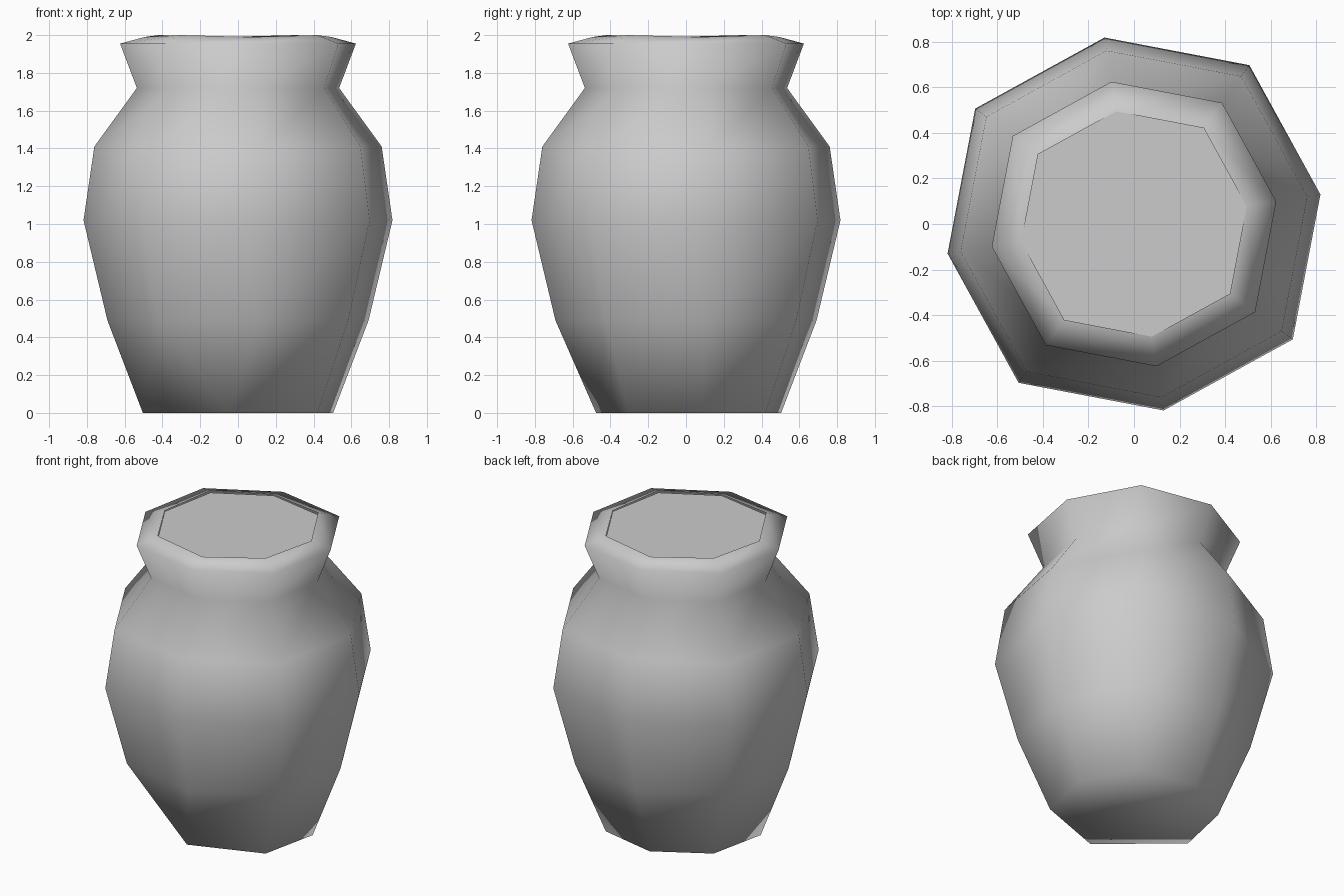
import bpy, bmesh
from math import cos, sin, radians

cube = bpy.data.objects.get("Cube")
if cube:
    bpy.data.objects.remove(cube, do_unlink=True)

SIDES = 8
TURN = radians(9)
LIP_DIP = 0.01

# Profile of the jar: radius, height, and how far every second corner bulges
PROFILE = [(0.51, 0, 1.02), (0.70, 0.49, 1.03), (0.828, 1.02, 1.04), (0.77, 1.41, 1.04),
           (0.542, 1.72, 1.04), (0.632, 1.955, 1.04), (0.50, 2.0, 1.04)]


def grey_clay():
    colour = (0.6, 0.6, 0.6, 1)
    mat = bpy.data.materials.new("grey clay")
    mat.use_nodes = True
    mat.diffuse_color = colour
    mat.node_tree.nodes["Principled BSDF"].inputs["Base Color"].default_value = colour
    return mat


def ring(bm, radius, z, bulge):
    verts = []
    for i in range(SIDES):
        angle = TURN + i * radians(360 / SIDES)
        r = radius * (bulge if i % 2 else 1)
        verts.append(bm.verts.new((r * cos(angle), r * sin(angle), z)))
    return verts


def make_object(name, bm, mat):
    mesh = bpy.data.meshes.new(name)
    bm.to_mesh(mesh)
    bm.free()
    mesh.materials.append(mat)
    for poly in mesh.polygons:
        poly.use_smooth = True
    bpy.context.collection.objects.link(bpy.data.objects.new(name, mesh))


clay = grey_clay()

# Jar walls and base
bm = bmesh.new()
rings = [ring(bm, *row) for row in PROFILE]
for low, high in zip(rings, rings[1:]):
    for i in range(SIDES):
        j = (i + 1) % SIDES
        bm.faces.new((low[i], low[j], high[j], high[i]))
bm.faces.new(rings[0][::-1])

# Slightly uneven lip
for vert in rings[-1][::2]:
    vert.co.z -= LIP_DIP

# Chipped corner of the foot: two corners meet on the edge between them
foot = rings[0]
chip = foot[6].co.lerp(foot[5].co, 1 / 3)
bmesh.ops.pointmerge(bm, verts=[foot[5], foot[6]], merge_co=chip)
make_object("jar", bm, clay)

# Flat lid set just inside the lip
bm = bmesh.new()
bm.faces.new(ring(bm, 0.50, 1.985, 1.04))
make_object("lid", bm, clay)
